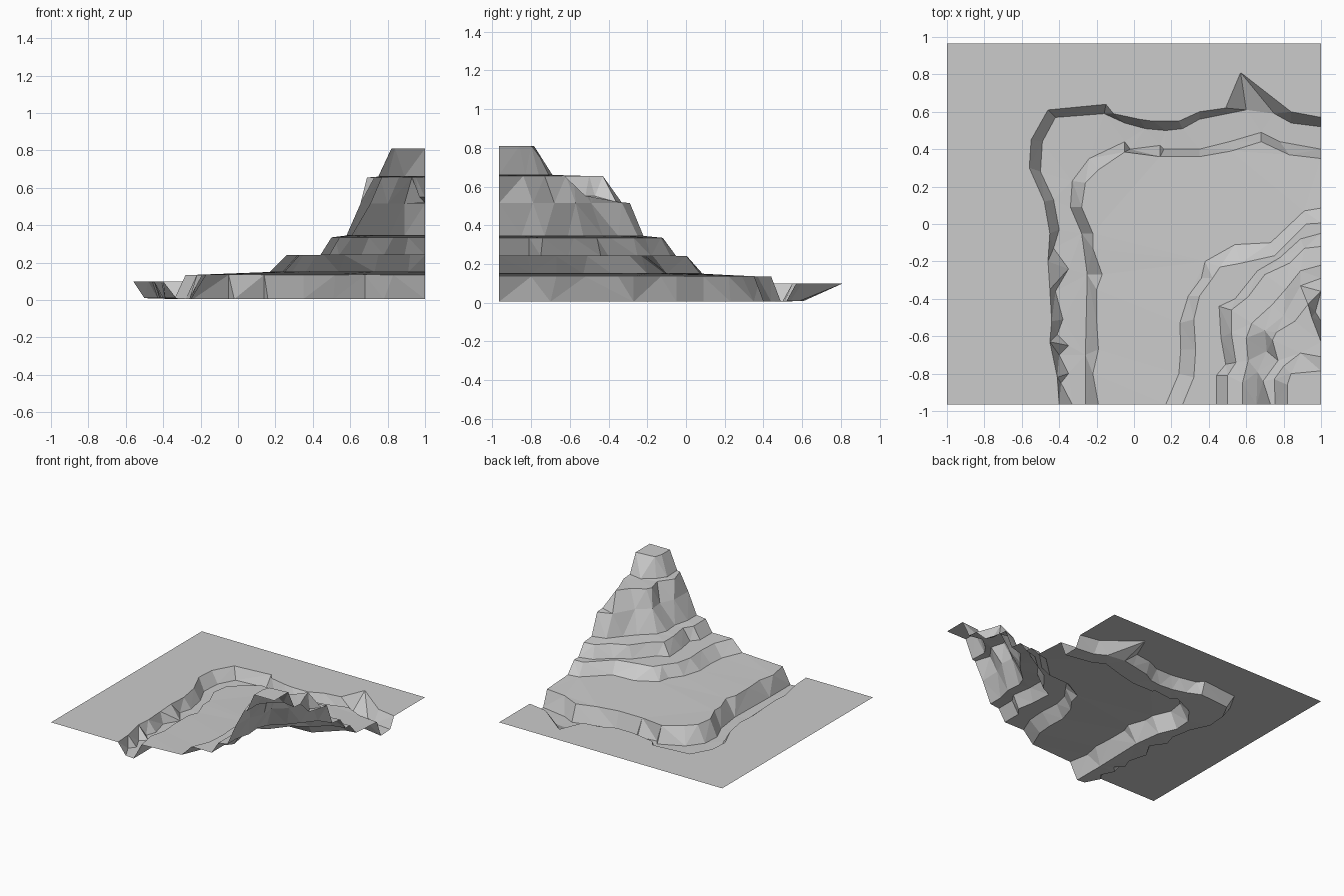
import bpy
from mathutils import Vector
from mathutils.geometry import delaunay_2d_cdt

FRONT = -0.965
points, heights, edges = [], [], []


def contour(z, *path):
    """Add one height line; consecutive points are kept as hard edges."""
    start = len(points)
    points.extend(Vector(p) for p in path)
    heights.extend([z] * len(path))
    edges.extend((i, i + 1) for i in range(start, len(points) - 1))


# outer corners of the land sheet
contour(0.10, (-1, FRONT), (-1, 0.965), (1, 0.965))
contour(0.81, (1, FRONT))

# outer bank of the moat: rim and foot
contour(0.10, (-.40, FRONT), (-.41, -.82), (-.45, -.63), (-.44, -.52), (-.45, -.35),
        (-.46, -.20), (-.45, -.05), (-.48, .12), (-.56, .30), (-.55, .45), (-.46, .61),
        (-.15, .64), (-.11, .59), (.03, .56), (.10, .55), (.24, .55), (.35, .60),
        (.49, .62), (.57, .81), (.84, .60), (1, .57))
contour(0.01, (-.33, FRONT), (-.39, -.85), (-.35, -.80), (-.40, -.70), (-.35, -.65),
        (-.41, -.59), (-.38, -.51), (-.42, -.36), (-.35, -.24), (-.43, -.13), (-.40, -.03),
        (-.43, .13), (-.50, .28), (-.49, .44), (-.42, .57), (-.16, .59), (-.05, .54),
        (.06, .51), (.17, .50), (.26, .51), (.35, .56), (.50, .59), (.60, .61),
        (.75, .59), (.84, .54), (1, .52))

# broad lower plateau: foot and rim
contour(0.005, (-.26, FRONT), (-.26, -.70), (-.25, -.27), (-.28, -.05), (-.34, .09),
        (-.33, .23), (-.24, .35), (-.05, .44), (-.02, .40), (.14, .42), (.16, .40),
        (.35, .40), (.51, .44), (.68, .49), (.78, .44), (1, .40))
contour(0.135, (-.19, FRONT), (-.22, -.80), (-.19, -.67), (-.20, -.52), (-.20, -.35),
        (-.17, -.27), (-.22, -.13), (-.22, -.05), (-.28, .09), (-.26, .22), (-.19, .29),
        (-.05, .385), (.14, .36), (.35, .36), (.52, .39), (.68, .44), (.83, .37), (1, .35))

# second terrace
contour(0.15, (.17, FRONT), (.24, -.80), (.25, -.67), (.245, -.53), (.29, -.385),
        (.36, -.29), (.38, -.20), (.54, -.11), (.73, -.10), (.91, .07), (1, .085))
contour(0.24, (.26, FRONT), (.32, -.82), (.33, -.67), (.32, -.51), (.35, -.385),
        (.42, -.29), (.46, -.23), (.57, -.21), (.75, -.17), (.92, 0), (1, .005))

# third terrace
contour(0.24, (.44, FRONT), (.44, -.81), (.49, -.75), (.465, -.61), (.455, -.44),
        (.54, -.40), (.66, -.25), (.78, -.18), (.89, -.08), (1, -.05))
contour(0.335, (.50, FRONT), (.50, -.81), (.545, -.74), (.52, -.58), (.52, -.46),
        (.61, -.39), (.70, -.27), (.83, -.21), (.91, -.13), (1, -.12))

# steep cliff: foot, ledge, broken crest and the hollow behind it
contour(0.345, (.58, FRONT), (.58, -.85), (.61, -.73), (.60, -.61), (.63, -.53),
        (.74, -.43), (.81, -.35), (.89, -.25), (1, -.22))
contour(0.515, (.655, FRONT), (.66, -.79), (.71, -.68), (.70, -.57), (.80, -.49),
        (.89, -.33), (1, -.29))
contour(0.655, (.73, FRONT), (.69, -.84), (.77, -.73), (.74, -.62), (.76, -.58),
        (.86, -.52), (.93, -.43), (.95, -.50), (1, -.63))
contour(0.52, (1, -.36))
contour(0.55, (.97, -.47), (1, -.52))

# summit block
contour(0.66, (.755, FRONT), (.75, -.83), (.80, -.76), (.89, -.69), (1, -.71))
contour(0.81, (.82, FRONT), (.82, -.86), (.84, -.80), (1, -.785))

# triangulate between the height lines and lift each point
flat, _, faces, origin, _, _ = delaunay_2d_cdt(points, edges, [], 0, 1e-5)


def height(i):
    if origin[i]:
        return heights[origin[i][0]]
    return heights[min(range(len(points)), key=lambda k: (points[k] - flat[i]).length)]


mesh = bpy.data.meshes.new("terraced_hill")
mesh.from_pydata([(p.x, p.y, height(i)) for i, p in enumerate(flat)], [], faces)
mesh.update()
hill = bpy.data.objects.new("terraced_hill", mesh)
bpy.context.collection.objects.link(hill)
